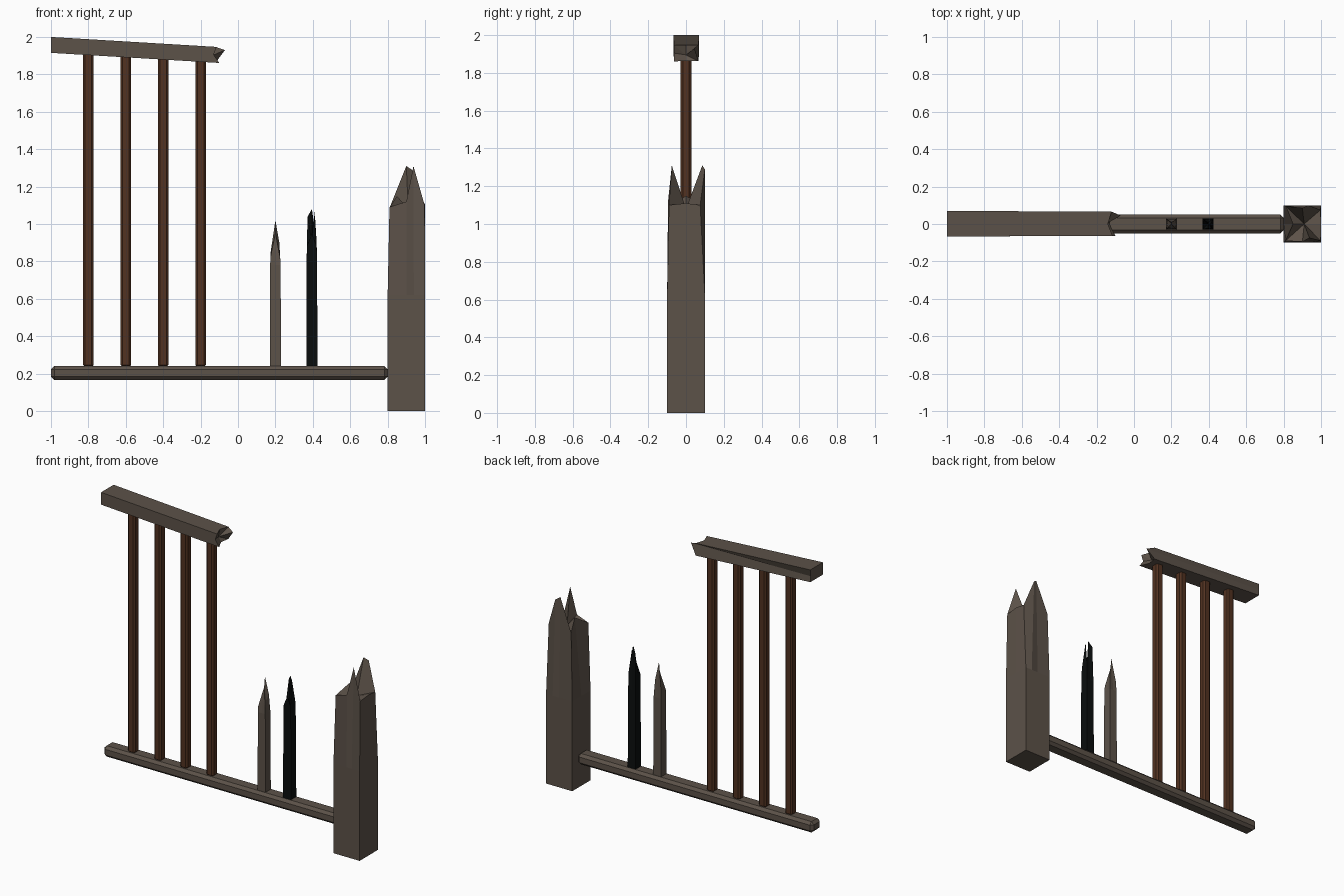
import bpy, bmesh, math
from mathutils import Vector

cube = bpy.data.objects.get("Cube")
if cube:
    bpy.data.objects.remove(cube, do_unlink=True)


def material(name, rgb):
    m = bpy.data.materials.new(name)
    m.use_nodes = True
    m.diffuse_color = (*rgb, 1)
    bsdf = m.node_tree.nodes["Principled BSDF"]
    bsdf.inputs["Base Color"].default_value = (*rgb, 1)
    bsdf.inputs["Roughness"].default_value = 0.9
    return m


GREY = material("weathered grey wood", (0.107, 0.084, 0.066))
BROWN = material("brown wood", (0.084, 0.032, 0.015))
CHAR = material("charred wood", (0.003, 0.004, 0.004))


def finish(name, bm, mat):
    bmesh.ops.recalc_face_normals(bm, faces=bm.faces)
    mesh = bpy.data.meshes.new(name)
    bm.to_mesh(mesh)
    bm.free()
    mesh.materials.append(mat)
    ob = bpy.data.objects.new(name, mesh)
    bpy.context.collection.objects.link(ob)
    return ob


def beam(name, size, centre, bevel, mat):
    """Straight timber with chamfered edges."""
    bm = bmesh.new()
    bmesh.ops.create_cube(bm, size=1)
    for v in bm.verts:
        v.co = Vector(a * b for a, b in zip(v.co, size)) + Vector(centre)
    bmesh.ops.bevel(bm, geom=bm.edges[:], offset=bevel, segments=1, affect='EDGES')
    return finish(name, bm, mat)


def splintered(name, rings, heart, mat):
    """Timber lofted through rings, ending in a broken fan around its heart."""
    bm = bmesh.new()
    loops = [[bm.verts.new(p) for p in ring] for ring in rings]
    n = len(loops[0])
    tip = bm.verts.new(heart)
    bm.faces.new(loops[0])
    for i in range(n):
        j = (i + 1) % n
        for a, b in zip(loops, loops[1:]):
            bm.faces.new((a[i], a[j], b[j], b[i]))
        bm.faces.new((loops[-1][i], loops[-1][j], tip))
    bmesh.ops.remove_doubles(bm, verts=bm.verts, dist=0.0005)
    return finish(name, bm, mat)


# Lower rail and the whole balusters
beam("lower_rail", (1.8, 0.1, 0.075), (-0.1, 0, 0.203), 0.018, GREY)
for k in range(4):
    x = -0.8 + 0.2 * k
    top = 1.95 - 0.06 * (x + 1)
    beam(f"baluster_{k + 1}", (0.056, 0.056, top - 0.235),
         (x, 0, (top + 0.235) / 2), 0.011, BROWN)

# Broken corner post: outline at the foot, then the jagged top
foot = [(0.8, -0.1), (0.9, -0.1), (0.94, -0.1), (1, -0.1), (1, 0),
        (1, 0.1), (0.95, 0.1), (0.9, 0.1), (0.8, 0.1), (0.8, 0)]
jagged = [(0.81, -0.09, 1.09), (0.9, -0.095, 1.12), (0.938, -0.075, 1.31),
          (0.998, -0.09, 1.1), (1, 0, 1.11), (0.997, 0.075, 1.1),
          (0.93, 0.1, 1.29), (0.9, 0.086, 1.31), (0.812, 0.095, 1.09),
          (0.85, 0, 1.15)]
splintered("broken_post", [[(x, y, 0) for x, y in foot],
                           [(x, y, 0.62) for x, y in foot], jagged],
           (0.91, 0, 1.08), GREY)

# Snapped top rail, sloping down to its splintered end
left = [(-0.067, 1.915), (0, 1.915), (0.07, 1.915), (0.07, 1.957),
        (0.07, 2), (0, 2), (-0.067, 2), (-0.067, 1.957)]
ends = [-0.1, -0.13, -0.12, -0.1, -0.12, -0.14, -0.115, -0.13]
snapped = [(x, y * 0.94, z - 0.06 * (x + 1)) for x, (y, z) in zip(ends, left)]
snapped[3] = (-0.07, 0.045, 1.93)
splintered("snapped_top_rail", [[(-1, y, z) for y, z in left], snapped],
           (-0.15, 0, 1.895), GREY)


def stake(name, x, half, tops, heart, mat):
    """Square stump of a baluster with eight broken points round its rim."""
    rim = [(-1, -1), (0, -1), (1, -1), (1, 0), (1, 1), (0, 1), (-1, 1), (-1, 0)]
    rings = [[(x + a * half, b * half, 0.22) for a, b in rim],
             [(x + a * half * 0.93, b * half * 0.93, 0.78) for a, b in rim],
             [(x + a * half * s, b * half * s, z) for (a, b), (s, z) in zip(rim, tops)]]
    return splintered(name, rings, (x, 0, heart), mat)


# Grey stump with a single point
stake("broken_stake", 0.2, 0.03,
      [(0.9, 0.82), (0.5, 0.87), (0.85, 0.82), (0.6, 0.86),
       (0.7, 0.9), (0.3, 1.02), (0.85, 0.85), (0.7, 0.86)], 0.95, GREY)

# Charred stump with several thin splinters
stake("charred_stake", 0.395, 0.03,
      [(0.9, 0.88), (0.8, 0.95), (0.85, 0.88), (0.5, 1.07),
       (0.85, 0.9), (0.3, 1.08), (0.75, 1.04), (0.9, 0.9)], 0.9, CHAR)
